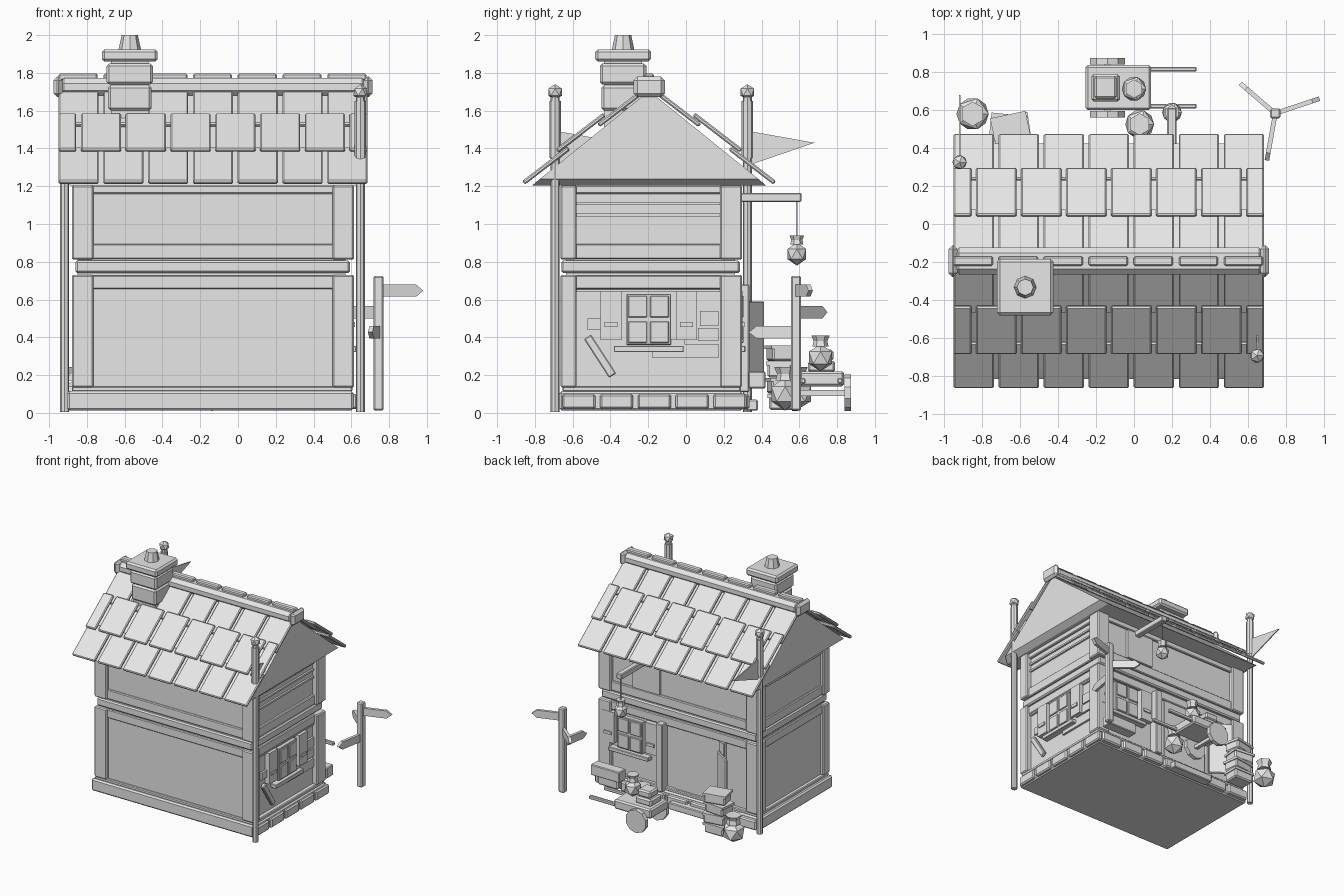
import bpy, bmesh, math
from mathutils import Vector, Matrix

grey = bpy.data.materials.new("plain_grey")
grey.diffuse_color = (0.8, 0.8, 0.8, 1)


def add(name, bm, bevel=0.0):
    bmesh.ops.recalc_face_normals(bm, faces=bm.faces[:])
    me = bpy.data.meshes.new(name)
    bm.to_mesh(me)
    bm.free()
    me.materials.append(grey)
    ob = bpy.data.objects.new(name, me)
    bpy.context.collection.objects.link(ob)
    if bevel:
        mod = ob.modifiers.new("bevel", 'BEVEL')
        mod.width, mod.segments = bevel, 1
    return ob


def block(name, loc, size, rot=None, bevel=0.006):
    bm = bmesh.new()
    bmesh.ops.create_cube(bm, size=1)
    m = Matrix.Translation(loc) @ (rot or Matrix()) @ Matrix.Diagonal((*size, 1))
    bm.transform(m)
    return add(name, bm, bevel)


def box(name, x0, x1, y0, y1, z0, z1, bevel=0.006):
    return block(name, ((x0 + x1) / 2, (y0 + y1) / 2, (z0 + z1) / 2),
                 (abs(x1 - x0), abs(y1 - y0), z1 - z0), None, bevel)


def cone(name, loc, r1, r2, h, sides=8, rot=None):
    bm = bmesh.new()
    bmesh.ops.create_cone(bm, cap_ends=True, segments=sides, radius1=r1, radius2=r2, depth=h)
    bm.transform(Matrix.Translation(loc) @ (rot or Matrix()))
    return add(name, bm)


def ball(name, loc, r, squash=1.0):
    bm = bmesh.new()
    bmesh.ops.create_icosphere(bm, subdivisions=1, radius=r)
    bm.transform(Matrix.Translation(loc) @ Matrix.Diagonal((1, 1, squash, 1)))
    return add(name, bm)


def hull(name, pts):
    bm = bmesh.new()
    for p in pts:
        bm.verts.new(p)
    bmesh.ops.convex_hull(bm, input=bm.verts[:])
    return add(name, bm)


RZ = lambda a: Matrix.Rotation(math.radians(a), 4, 'Z')

# Walls, corner posts and beams
box("wall_core", -0.85, 0.57, -0.635, 0.26, 0.05, 1.22, 0)
box("base_slab", -0.905, 0.612, -0.67, 0.30, 0.012, 0.115, 0.012)
box("sill_beam", -0.88, 0.605, -0.655, 0.29, 0.112, 0.14)
box("middle_beam", -0.86, 0.592, -0.66, 0.285, 0.74, 0.807, 0.01)
for z0, z1 in ((0.135, 0.73), (0.812, 1.205)):
    for x0, x1 in ((-0.88, -0.765), (0.50, 0.615)):
        for y0, y1 in ((-0.665, -0.58), (0.18, 0.297)):
            box("corner_post", x0, x1, y0, y1, z0, z1, 0.008)
for z0, z1 in ((0.655, 0.728), (0.815, 0.895), (1.16, 1.205)):
    box("wall_rail", -0.865, 0.59, -0.65, 0.278, z0, z1)
for z0, z1 in ((1.04, 1.055), (1.10, 1.115), (0.64, 0.652)):
    box("side_rail", 0.56, 0.585, -0.6, 0.2, z0, z1, 0)

# Foundation stones on the right and back
for i in range(5):
    y = -0.655 + i * 0.2
    box("foundation_stone", 0.59, 0.632, y, y + 0.175, 0.02, 0.1, 0.01)
for i in range(7):
    x = -0.885 + i * 0.215
    box("foundation_stone", x, x + 0.19, 0.28, 0.335, 0.02, 0.1, 0.01)


# Window with shutters, sill and patch planks, on the right or back wall
def panel(side, name, u0, u1, z0, z1, d0, d1, bevel=0.004):
    if side == "right":
        return box(name, 0.57 + d0, 0.57 + d1, u0, u1, z0, z1, bevel)
    return box(name, u0, u1, 0.26 + d0, 0.26 + d1, z0, z1, bevel)


for side, c in (("right", -0.197), ("back", 0.32)):
    panel(side, "window_frame", c - 0.118, c + 0.118, 0.36, 0.63, -0.01, 0.035)
    for du in (-0.109, 0.007):
        for z in (0.37, 0.505):
            panel(side, "window_pane", c + du, c + du + 0.1, z, z + 0.115, 0.03, 0.045)
    for s in (-1, 1):
        panel(side, "shutter", c + s * 0.2 - 0.055, c + s * 0.2 + 0.055, 0.385, 0.645, 0, 0.04, 0)
        panel(side, "shutter_bar", c + s * 0.2 - 0.035, c + s * 0.2 + 0.035, 0.455, 0.48, 0.03, 0.05, 0)
    panel(side, "window_sill", c - 0.185, c + 0.185, 0.322, 0.355, 0, 0.055)
    for u, w, z, h in ((-0.325, 0.12, 0.44, 0.06), (0.02, 0.17, 0.29, 0.1),
                       (0.18, 0.19, 0.29, 0.075), (0.26, 0.11, 0.38, 0.07), (0.27, 0.1, 0.46, 0.08)):
        if side == "right":
            panel(side, "wall_patch", c + u, c + u + w, z, z + h, 0, 0.018, 0)

# Leaning plank
block("leaning_plank", (0.6, -0.455, 0.3), (0.03, 0.045, 0.245),
      Matrix.Rotation(math.radians(33), 4, 'X'))

# Door, frame, upper hatch and bench at the back
box("doorway", -0.5, -0.09, 0.25, 0.268, 0.12, 0.66, 0)
box("door_jamb", -0.01, 0.05, 0.25, 0.335, 0.11, 0.68)
box("door_jamb", -0.56, -0.51, 0.25, 0.29, 0.11, 0.66)
block("open_door", (-0.59, 0.355, 0.365), (0.19, 0.02, 0.45), RZ(145))
box("upper_hatch", 0.05, 0.3, 0.25, 0.285, 0.9, 1.15, 0)
box("doorstep", -0.48, -0.1, 0.3, 0.38, 0.012, 0.07)
box("planter", 0.33, 0.6, 0.33, 0.42, 0.13, 0.22)

# Gable body
hull("gable", [p for x, xb in ((-0.935, -0.885), (0.67, 0.62)) for p in (
    (x, -0.195, 1.705), (x, -0.775, 1.237), (x, 0.385, 1.237), (xb, -0.815, 1.203), (xb, 0.425, 1.203))])

# Roof tiles: three rows on each slope, the middle row raised and staggered
ANG = math.radians(37.5)
XL, XR = -0.95, 0.685
STEP = (XR - XL + 0.025) / 7
for s in (-1, 1):
    along = Vector((0, -s * math.cos(ANG), math.sin(ANG)))
    up = Vector((0, s * math.sin(ANG), math.cos(ANG)))
    for s0, s1, lift, shift in ((0, 0.3, 0, 0), (0.245, 0.56, 0.026, 0.5), (0.5, 0.8, 0, 0)):
        for i in range(8 if shift else 7):
            x0 = max(XL, XL + (i - shift) * STEP)
            x1 = min(XR, XL + (i - shift + 1) * STEP - 0.025)
            c = Vector(((x0 + x1) / 2, -0.195 + s * 0.665, 1.218)) + along * (s0 + s1) / 2 + up * lift
            block("roof_tile", c, (x1 - x0, s1 - s0, 0.024),
                  Matrix.Rotation(-s * ANG, 4, 'X'), 0.007)

# Ridge beam and ridge tiles
box("ridge_beam", -0.95, 0.685, -0.265, -0.125, 1.68, 1.772, 0.028)
for x0, x1 in ((-0.977, -0.93), (0.665, 0.712)):
    box("ridge_end", x0, x1, -0.278, -0.112, 1.672, 1.78, 0.02)
for i in range(7):
    x = XL + i * STEP
    box("ridge_tile", x, x + STEP - 0.03, -0.22, -0.17, 1.76, 1.796, 0.008)

# Chimney
CX, CY = -0.573, -0.333
for name, half, z0, z1 in (("chimney_base", 0.115, 1.6, 1.735), ("chimney_stack", 0.123, 1.738, 1.85),
                           ("chimney_cap", 0.148, 1.86, 1.925)):
    box(name, CX - half, CX + half, CY - half, CY + half, z0, z1, 0.014)
box("chimney_neck", CX - 0.1, CX + 0.1, CY - 0.1, CY + 0.1, 1.5, 1.88, 0)
cone("chimney_pot", (CX, CY, 1.96), 0.06, 0.043, 0.08)

# Flag poles with finials and pennants
for x, y in ((0.648, -0.693), (-0.918, 0.325)):
    cone("flag_pole", (x, y, 0.84), 0.024, 0.024, 1.67, 8)
    cone("pole_sleeve", (x, y, 1.5), 0.03, 0.03, 0.3, 8)
    ball("pole_finial", (x, y, 1.698), 0.042)
    hull("pennant", [(x + d, y + dy, z) for d in (-0.004, 0.004)
                     for dy, z in ((0.02, 1.49), (0.355, 1.43), (0.02, 1.315))])

# Hoist beam, rope and sacks
box("hoist_beam", 0.175, 0.225, 0.25, 0.612, 1.117, 1.165)
box("hoist_rope", 0.196, 0.204, 0.583, 0.591, 0.92, 1.12, 0)


def sack(x, y, z, r, h):
    ball("sack_body", (x, y, z + h * 0.38), r, h * 0.38 / r)
    cone("sack_neck", (x, y, z + h * 0.77), r * 0.6, r * 0.5, h * 0.16, 6)
    cone("sack_top", (x, y, z + h * 0.92), r * 0.5, r * 0.68, h * 0.16, 6)


sack(0.2, 0.587, 0.78, 0.058, 0.16)
sack(-0.85, 0.58, 0.012, 0.095, 0.23)
sack(0.03, 0.525, 0.012, 0.085, 0.23)
sack(0.0, 0.712, 0.22, 0.072, 0.19)

# Hand cart with wheels, handles and load
box("cart_bed", -0.255, 0.09, 0.6, 0.837, 0.14, 0.22, 0.012)
for y in (0.577, 0.856):
    cone("cart_wheel", (-0.14, y, 0.107), 0.097, 0.097, 0.034, 10, Matrix.Rotation(math.pi / 2, 4, 'X'))
for y in (0.62, 0.815):
    box("cart_handle", 0.07, 0.33, y - 0.013, y + 0.013, 0.155, 0.185)
box("cart_axle", -0.155, -0.125, 0.58, 0.85, 0.09, 0.12, 0)
box("cart_load", -0.225, -0.075, 0.645, 0.79, 0.215, 0.275, 0.012)
box("cart_load", -0.21, -0.09, 0.66, 0.78, 0.275, 0.335, 0.012)

# Stack of crates
for i, (a, dx) in enumerate(((0, 0.0), (8, 0.01), (-6, -0.008), (12, 0.005))):
    block("stacked_crate", (-0.655 + dx, 0.505, 0.056 + i * 0.086), (0.175, 0.13, 0.08), RZ(a), 0.01)
    block("crate_lid", (-0.655 + dx, 0.505, 0.09 + i * 0.086), (0.19, 0.145, 0.02), RZ(a), 0)

# Signpost with three pointed arms
PX, PY = 0.744, 0.582
box("signpost", PX - 0.027, PX + 0.027, PY - 0.027, PY + 0.027, 0.012, 0.725, 0.008)
for tx, ty, z in ((0.977, 0.66, 0.647), (0.56, 0.74, 0.533), (0.70, 0.335, 0.427)):
    d = Vector((tx - PX, ty - PY, 0))
    side = Vector((-d.y, d.x, 0)).normalized() * 0.012
    n = d.length
    hull("sign_arm", [Vector((PX, PY, z + h)) + d * (t / n) + side * k for k in (-1, 1)
                      for t, h in ((0, -0.032), (0, 0.032), (n - 0.04, 0.032), (n, 0), (n - 0.04, -0.032))])
